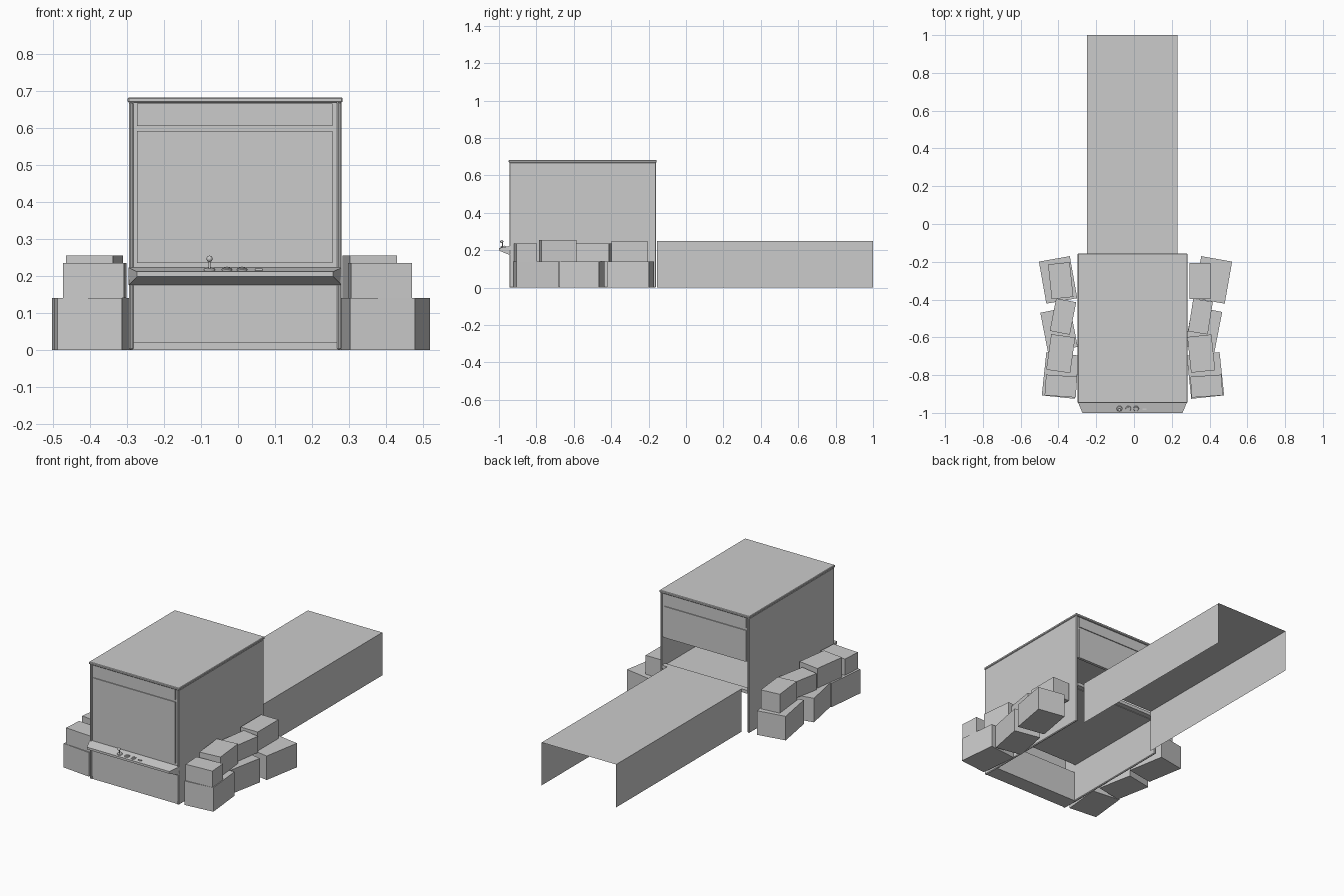
import bpy, bmesh, math
from mathutils import Matrix

if "Cube" in bpy.data.objects:
    bpy.data.objects.remove(bpy.data.objects["Cube"])

CX = -0.008            # cabinet centre line
X0, X1 = -0.295, 0.28  # cabinet sides
YF, YB = -0.945, -0.16 # cabinet front and back


def finish(name, bm):
    bmesh.ops.recalc_face_normals(bm, faces=bm.faces)
    me = bpy.data.meshes.new(name)
    bm.to_mesh(me)
    bm.free()
    ob = bpy.data.objects.new(name, me)
    bpy.context.collection.objects.link(ob)
    return ob


def block(name, x, y, z, bevel=0):
    """Box between the given (min, max) pairs."""
    bm = bmesh.new()
    bmesh.ops.create_cube(bm, size=1)
    for v in bm.verts:
        for i, r in enumerate((x, y, z)):
            v.co[i] = r[0] if v.co[i] < 0 else r[1]
    ob = finish(name, bm)
    if bevel:
        m = ob.modifiers.new("edge", 'BEVEL')
        m.width, m.segments = bevel, 1
    return ob


def crate(name, cx, cy, w, d, z0, z1, angle):
    """Box turned about its upright axis."""
    ob = block(name, (-w / 2, w / 2), (-d / 2, d / 2), (z0, z1))
    ob.location = (cx, cy, 0)
    ob.rotation_euler.z = math.radians(angle)
    return ob


def disc(name, x, y, z, r, h, r2=None, tilt=0, segs=16):
    bm = bmesh.new()
    bmesh.ops.create_cone(bm, cap_ends=True, segments=segs, radius1=r,
                          radius2=r if r2 is None else r2, depth=h,
                          matrix=Matrix.Translation((x, y, z)) @ Matrix.Rotation(tilt, 4, 'X'))
    ob = finish(name, bm)
    for p in ob.data.polygons:
        p.use_smooth = len(p.vertices) == 4
    return ob


# cabinet shell: side walls, open underneath
T = 0.012
block("left_wall", (X0, X0 + T), (YF, YB), (0, 0.67), 0.004)
block("right_wall", (X1 - T, X1), (YF, YB), (0, 0.67), 0.004)
block("cabinet_lid", (X0 - 0.003, X1 + 0.003), (YF - 0.003, YB + 0.003), (0.668, 0.682), 0.003)

# front and back panels with shallow raised frames
xi = (X0 + T, X1 - T)
block("front_wall", xi, (YF + 0.008, YF + 0.02), (0.17, 0.67))
block("back_wall", xi, (YB - 0.02, YB - 0.008), (0.41, 0.67))
for side, y in (("front", (YF + 0.003, YF + 0.009)), ("back", (YB - 0.009, YB - 0.003))):
    low = 0.235 if side == "front" else 0.41
    block(side + "_sign_panel", (-0.273, 0.255), y, (0.605, 0.666))
    block(side + "_screen_panel", (-0.273, 0.255), y, (low, 0.592))

# front base block and kick plate
block("front_base", xi, (YF + 0.003, YF + 0.1), (0.02, 0.18))
block("kick_plate", (X0 + 0.005, X1 - 0.005), (YF + 0.008, YF + 0.1), (0, 0.02))

# interior floor with a lip at the rear opening
block("inner_floor", xi, (-0.84, YB - 0.03), (0.225, 0.237))
block("rear_lip", xi, (YB - 0.03, YB), (0.228, 0.247))

# control shelf: side profile swept across, ends drawn in at the front
bm = bmesh.new()
profile = [(-0.93, 0.223), (-0.945, 0.222), (-1.0, 0.211), (-1.0, 0.198), (-0.945, 0.175), (-0.93, 0.175)]
rows = []
for s in (-1, 1):
    rows.append([bm.verts.new((CX + s * (0.288 if y > -0.97 else 0.265), y, z)) for y, z in profile])
    bm.faces.new(rows[-1])
n = len(profile)
for i in range(n):
    j = (i + 1) % n
    bm.faces.new((rows[0][i], rows[0][j], rows[1][j], rows[1][i]))
finish("control_shelf", bm)

# joystick and buttons
tilt = math.atan2(0.011, 0.055)
disc("joystick_base", -0.077, -0.978, 0.217, 0.016, 0.008, 0.013, tilt)
disc("joystick_shaft", -0.077, -0.982, 0.232, 0.003, 0.028, segs=8)
bm = bmesh.new()
bmesh.ops.create_uvsphere(bm, u_segments=12, v_segments=8, radius=0.0085,
                          matrix=Matrix.Translation((-0.077, -0.985, 0.246)))
ball = finish("joystick_ball", bm)
for p in ball.data.polygons:
    p.use_smooth = True
for i, x in enumerate((-0.03, 0.011)):
    disc(f"button_{i + 1}_ring", x, -0.977, 0.217, 0.015, 0.006, 0.013, tilt)
    disc(f"button_{i + 1}", x, -0.977, 0.220, 0.009, 0.006, 0.008, tilt)
block("coin_slot", (0.046, 0.066), (-0.986, -0.978), (0.21, 0.220))

# long open tunnel behind the cabinet: thin sheet of roof and two sides
bm = bmesh.new()
ends = [[bm.verts.new((x, y, z)) for x, z in ((-0.25, 0), (-0.25, 0.25), (0.23, 0.25), (0.23, 0))]
        for y in (-0.155, 1.0)]
for i in range(3):
    bm.faces.new((ends[0][i], ends[0][i + 1], ends[1][i + 1], ends[1][i]))
finish("tunnel", bm)

# stacked crates: x, y, width, depth, bottom, top, angle
H = 0.14
right = [(0.418, -0.296, 0.166, 0.226, 0, H, -10),
         (0.368, -0.556, 0.16, 0.215, 0, H, -11),
         (0.378, -0.802, 0.175, 0.23, 0, H, 6),
         (0.35, -0.302, 0.11, 0.19, H, 0.25, 0),
         (0.352, -0.49, 0.105, 0.175, H, 0.235, -9),
         (0.356, -0.686, 0.128, 0.19, H, 0.255, 6),
         (0.384, -0.858, 0.165, 0.11, H, 0.235, 4)]
left = [(-0.402, -0.296, 0.166, 0.226, 0, H, 10),
        (-0.397, -0.56, 0.16, 0.215, 0, H, 11),
        (-0.389, -0.802, 0.175, 0.23, 0, H, -6),
        (-0.388, -0.30, 0.115, 0.185, H, 0.25, 6),
        (-0.376, -0.49, 0.108, 0.175, H, 0.235, -11),
        (-0.388, -0.686, 0.128, 0.19, H, 0.255, -8),
        (-0.387, -0.858, 0.165, 0.11, H, 0.235, -4)]
for side, crates in (("right", right), ("left", left)):
    for i, c in enumerate(crates):
        crate(f"{side}_crate_{i + 1}", *c)
